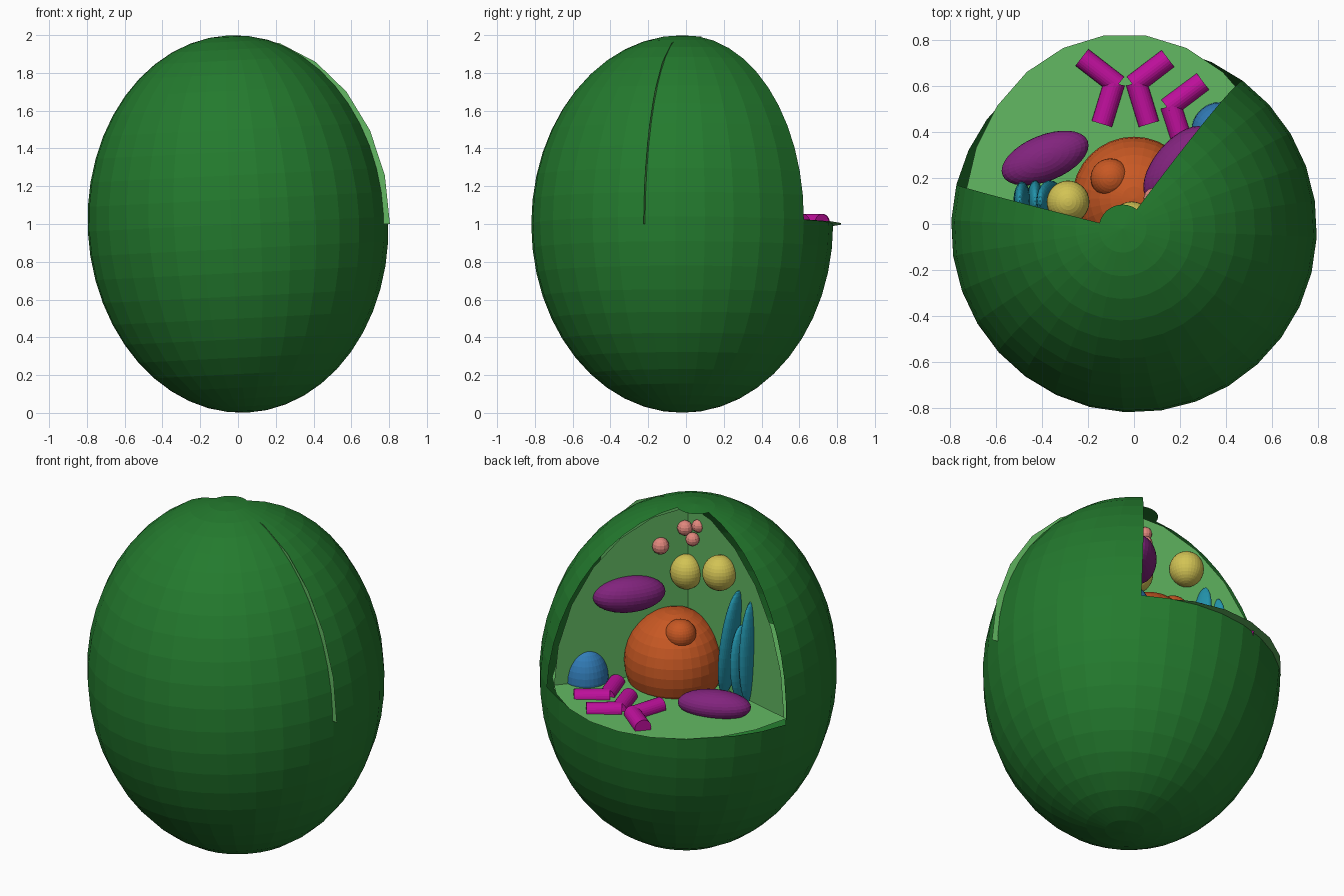
import bpy, bmesh, math
from mathutils import Matrix, Vector

if "Cube" in bpy.data.objects:
    bpy.data.objects.remove(bpy.data.objects["Cube"])

def mat(name, rgb):
    m = bpy.data.materials.new(name)
    m.diffuse_color = (*rgb, 1)
    m.use_nodes = True
    m.node_tree.nodes["Principled BSDF"].inputs["Base Color"].default_value = m.diffuse_color
    return m

DARK = mat("dark_green", (0.017, 0.195, 0.027))
LIGHT = mat("light_green", (0.122, 0.479, 0.122))
ORANGE = mat("orange", (0.578, 0.098, 0.017))
PURPLE = mat("purple", (0.22, 0.017, 0.205))
MAGENTA = mat("magenta", (0.515, 0.005, 0.33))
TEAL = mat("teal", (0.017, 0.305, 0.428))
BLUE = mat("blue", (0.032, 0.205, 0.485))
YELLOW = mat("yellow", (0.645, 0.546, 0.09))
PINK = mat("pink", (0.75, 0.242, 0.205))

CENTRE = Vector((0, -0.02, 1))
TILT = Matrix.Rotation(-0.05, 4, 'Y')     # whole shell leans slightly to -x

def finish(bm, name, material):
    me = bpy.data.meshes.new(name)
    bm.to_mesh(me)
    bm.free()
    me.materials.append(material)
    ob = bpy.data.objects.new(name, me)
    bpy.context.collection.objects.link(ob)
    return ob

def blob(name, material, loc, radii, rot=(0, 0, 0), seg=32, rings=16):
    bm = bmesh.new()
    bmesh.ops.create_uvsphere(bm, u_segments=seg, v_segments=rings, radius=1)
    m = (Matrix.Translation(loc)
         @ Matrix.Rotation(math.radians(rot[2]), 4, 'Z')
         @ Matrix.Rotation(math.radians(rot[1]), 4, 'Y')
         @ Matrix.Diagonal((*radii, 1)))
    bm.transform(m)
    return finish(bm, name, material)

def rod(name, material, a, b, r):
    a, b = Vector(a), Vector(b)
    d = b - a
    bm = bmesh.new()
    bmesh.ops.create_cone(bm, cap_ends=True, segments=24, radius1=r, radius2=r, depth=d.length)
    bm.transform(Matrix.Translation((a + b) / 2) @ d.to_track_quat('Z', 'Y').to_matrix().to_4x4())
    return finish(bm, name, material)

def sheet(name, material, pts):
    bm = bmesh.new()
    bm.faces.new([bm.verts.new(p) for p in pts])
    return finish(bm, name, material)

# Outer shell: ellipsoid with ten upper sectors removed, pole cap kept
bm = bmesh.new()
bmesh.ops.create_uvsphere(bm, u_segments=32, v_segments=24, radius=1)
gone = []
for f in bm.faces:
    c = f.calc_center_median()
    ang = math.degrees(math.atan2(c.y, c.x))
    polar = math.degrees(math.acos(c.normalized().z))
    if 45 < ang < 157.5 and 7.6 < polar < 90:
        gone.append(f)
bmesh.ops.delete(bm, geom=gone, context='FACES')
bm.transform(Matrix.Translation(CENTRE) @ TILT @ Matrix.Diagonal((0.797, 0.8, 1, 1))
             @ Matrix.Rotation(math.radians(8.6), 4, 'Z'))
finish(bm, "outer_shell", DARK)

# Floor of the cutaway: narrow ellipse with 24 sides
floor = []
for i in range(24):
    t = math.radians(7.5 + 15 * i)
    x, y = -0.04 + 0.7 * math.cos(t), 0.027 + 0.8 * math.sin(t)
    floor.append((x, y, 1.003 + 0.05 * x))
sheet("cutaway_floor", LIGHT, floor)

# Walls of the cutaway: half ellipse right across, quarter ellipse on the other side
def wall(name, deg, shift, a, h, last):
    d = Vector((math.cos(math.radians(deg)), math.sin(math.radians(deg)), 0))
    pts = []
    for i in range(last + 1):
        t = math.radians(15 * i)
        pts.append(CENTRE + d * (shift + a * math.cos(t)) + Vector((0, 0, h * math.sin(t))))
    if last == 6:
        pts.append(CENTRE)
    sheet(name, LIGHT, pts)

wall("cutaway_wall_left", -14.3, 0.02, 0.81, 0.99, 12)
wall("cutaway_wall_right", 53.4, 0, 0.76, 0.97, 6)

# Nucleus and nucleolus
blob("nucleus", ORANGE, (0, 0.11, 1.12), (0.27, 0.27, 0.29))
blob("nucleolus", ORANGE, (-0.104, 0.2, 1.33), (0.085, 0.085, 0.08))

# Mitochondria
blob("mitochondrion_low", PURPLE, (-0.387, 0.287, 1.02), (0.2, 0.1, 0.08), (0, 0, 22))
blob("mitochondrion_high", PURPLE, (0.19, 0.26, 1.51), (0.2, 0.1, 0.1), (0, 0, 50))

# Stacked standing discs
blob("stack_disc_1", TEAL, (-0.365, 0.1, 1.31), (0.04, 0.09, 0.32), (0, -8, 0))
blob("stack_disc_2", TEAL, (-0.43, 0.1, 1.21), (0.036, 0.09, 0.22))
blob("stack_disc_3", TEAL, (-0.487, 0.1, 1.29), (0.036, 0.085, 0.3), (0, -2, 0))

# Blue dome beside the right wall
blob("blue_body", BLUE, (0.375, 0.405, 1.03), (0.125, 0.125, 0.18))

# Yellow vesicles
blob("vesicle_1", YELLOW, (-0.287, 0.096, 1.70), (0.093, 0.093, 0.098))
blob("vesicle_2", YELLOW, (-0.01, 0.01, 1.60), (0.088, 0.088, 0.098))

# Small pink granules near the top
for i, (x, y, z, r) in enumerate([(0.088, 0.112, 1.765, 0.047), (0.0, 0.01, 1.855, 0.042),
                                  (-0.08, 0.0, 1.885, 0.036), (-0.06, 0.025, 1.81, 0.038)]):
    blob(f"granule_{i + 1}", PINK, (x, y, z), (r, r, r), seg=12, rings=8)

# Forked rods lying on the floor: stem foot, junction, arm tip
forks = [((-0.14, 0.435), (-0.085, 0.615), (-0.227, 0.725)),
         ((0.065, 0.435), (0.01, 0.615), (0.148, 0.72)),
         ((0.22, 0.33), (0.16, 0.515), (0.3, 0.62))]
for i, (foot, joint, tip) in enumerate(forks):
    j = Vector((*joint, 1.007))
    foot, tip = Vector((*foot, 1.007)), Vector((*tip, 1.007))
    rod(f"fork_{i + 1}_stem", MAGENTA, foot, j, 0.046)
    rod(f"fork_{i + 1}_arm", MAGENTA, j + (j - tip) * 0.1, tip, 0.046)
